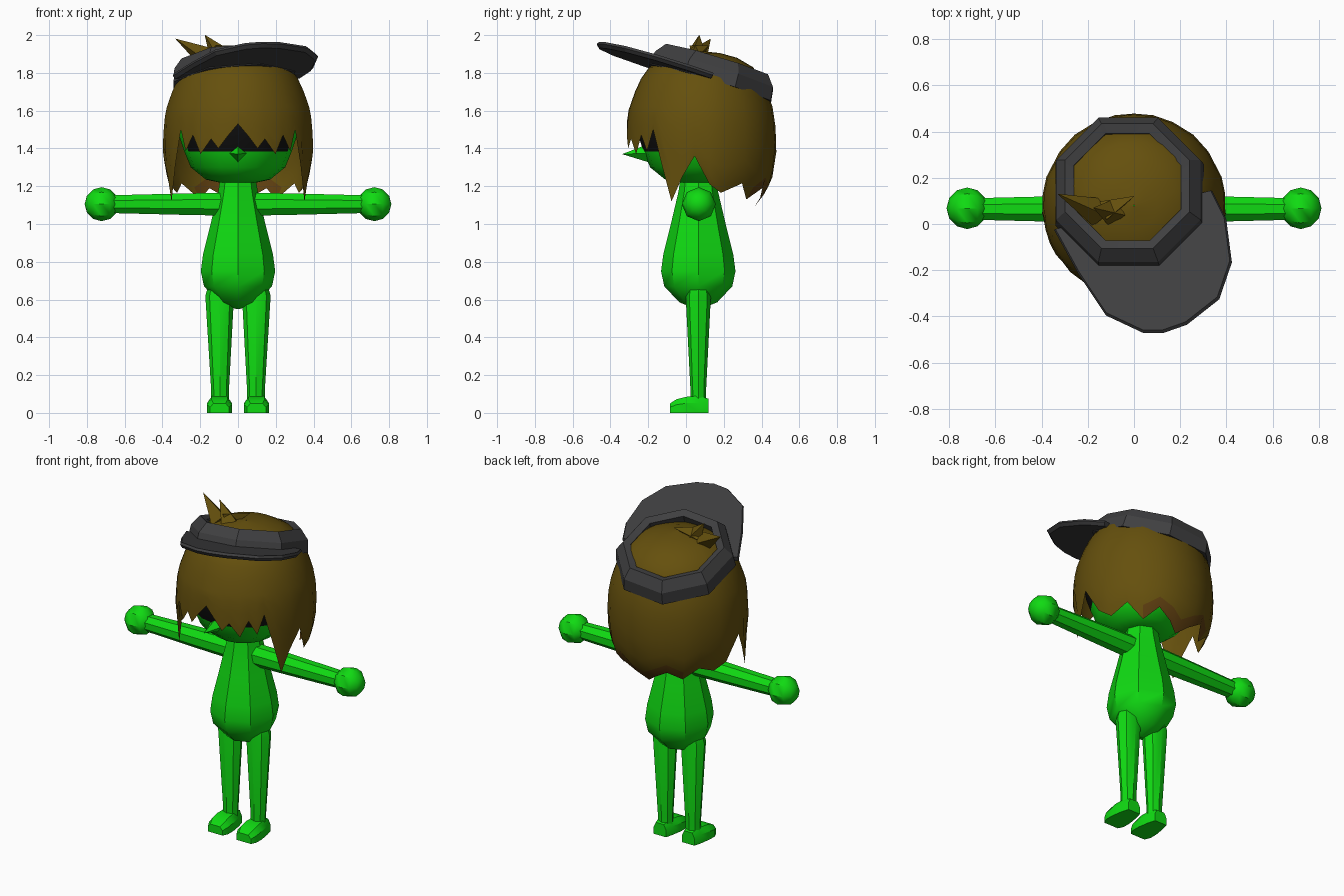
import bpy, bmesh, math
from mathutils import Vector

if "Cube" in bpy.data.objects:
    bpy.data.objects.remove(bpy.data.objects["Cube"])


def mat(name, rgb):
    m = bpy.data.materials.new(name)
    m.diffuse_color = (*rgb, 1)
    m.use_nodes = True
    m.node_tree.nodes["Principled BSDF"].inputs["Base Color"].default_value = m.diffuse_color
    return m


GREEN = mat("bright green", (0.005, 0.70, 0.006))
BROWN = mat("hair brown", (0.13, 0.08, 0.004))
RUST = mat("hair tip brown", (0.11, 0.048, 0.005))
GREY = mat("dark grey", (0.05, 0.05, 0.052))
BLACK = mat("black", (0.005, 0.005, 0.005))


def finish(name, bm, mats, angle=40):
    bmesh.ops.remove_doubles(bm, verts=bm.verts, dist=1e-5)
    bmesh.ops.recalc_face_normals(bm, faces=bm.faces)
    me = bpy.data.meshes.new(name)
    bm.to_mesh(me)
    bm.free()
    for m in mats:
        me.materials.append(m)
    ob = bpy.data.objects.new(name, me)
    bpy.context.collection.objects.link(ob)
    bpy.ops.object.select_all(action='DESELECT')
    ob.select_set(True)
    bpy.context.view_layer.objects.active = ob
    bpy.ops.object.shade_smooth_by_angle(angle=math.radians(angle))
    return ob


def skin(rings, caps=True, loop=False):
    """Join rings of points with quads."""
    bm = bmesh.new()
    vs = [[bm.verts.new(p) for p in r] for r in rings]
    n = len(vs[0])
    pairs = list(zip(vs, vs[1:])) + ([(vs[-1], vs[0])] if loop else [])
    for a, b in pairs:
        for i in range(n):
            j = (i + 1) % n
            bm.faces.new((a[i], a[j], b[j], b[i]))
    if caps and not loop:
        bm.faces.new(vs[0])
        bm.faces.new(vs[-1])
    return bm


def circle(n, r, fn, turn=0.0):
    """Ring of n points; fn maps the two plane coordinates to 3D."""
    return [fn(r * math.cos(2 * math.pi * (i + turn) / n),
               r * math.sin(2 * math.pi * (i + turn) / n)) for i in range(n)]


def lerp(table, t):
    for (a, u), (b, v) in zip(table, table[1:]):
        if t <= b:
            return u + (v - u) * max(0, (t - a) / (b - a))
    return table[-1][1]


def spike(name, base, tip, r, m, n=4, turn=0.0):
    base, tip = Vector(base), Vector(tip)
    q = (tip - base).to_track_quat('Z', 'Y')
    bm = skin([circle(n, rr, lambda u, v, c=c: c + q @ Vector((u, v, 0)), turn)
               for c, rr in ((base, r), (tip, 0.001))])
    return finish(name, bm, [m], 25)


# Body, pear shaped
body = [(0.55, 0.01), (0.585, 0.10), (0.67, 0.18), (0.75, 0.197), (0.84, 0.185),
        (1.0, 0.145), (1.17, 0.105), (1.27, 0.09)]
finish("body", skin([circle(8, r, lambda u, v, z=z: (u, v + 0.065, z)) for z, r in body]), [GREEN])

# Arms, hands, legs and feet on both sides
for s, side in ((-1, "left"), (1, "right")):
    arm = [(0.05, 0.066), (0.3, 0.061), (0.67, 0.051)]
    finish(side + "_arm", skin([circle(8, r, lambda u, v, x=x: (s * x, u + 0.065, v + 1.105), 0.5)
                                for x, r in arm]), [GREEN])
    bm = bmesh.new()
    bmesh.ops.create_uvsphere(bm, u_segments=8, v_segments=6, radius=0.09)
    for v in bm.verts:
        x, y, z = v.co
        v.co = (s * 0.722 + z, y + 0.068, x + 1.105)
    finish(side + "_hand", bm, [GREEN])
    leg = [(0.05, 0.095, 0.047), (0.12, 0.095, 0.047), (0.62, 0.097, 0.076), (0.68, 0.095, 0.06)]
    finish(side + "_leg", skin([circle(8, r, lambda u, v, z=z, x=x: (s * x + u, v * 0.88 + 0.065, z))
                                for z, x, r in leg]), [GREEN])
    # Foot: chamfered sections from heel to toe (y, half width, height)
    foot = [(0.118, 0.042, 0.075), (0.07, 0.055, 0.09), (0.0, 0.066, 0.085),
            (-0.05, 0.066, 0.072), (-0.085, 0.05, 0.05)]
    rings = [[(s * 0.098 + a * w, y, b * h) for a, b in
              ((-1, 0), (1, 0), (1, 0.6), (0.65, 1), (-0.65, 1), (-1, 0.6))] for y, w, h in foot]
    finish(side + "_foot", skin(rings), [GREEN], 30)

# Head with a dark band across the eyes
head = [(1.22, 0.10), (1.235, 0.17), (1.30, 0.25), (1.385, 0.285), (1.46, 0.31), (1.55, 0.325),
        (1.66, 0.31), (1.76, 0.26), (1.84, 0.16)]
bm = skin([circle(16, r, lambda u, v, z=z: (u, v + 0.06, z)) for z, r in head])
for f in bm.faces:
    c = f.calc_center_median()
    if 1.385 < c.z < 1.76 and c.y < -0.08:
        f.material_index = 1
finish("head", bm, [GREEN, BLACK])
spike("nose", (0, -0.20, 1.375), (0, -0.335, 1.37), 0.048, GREEN)

# Hair: dome whose hem is cut into pointed locks (angle from the front, height)
hem = [(0, 1.53), (8, 1.465), (15, 1.40), (21, 1.45), (30, 1.37), (37, 1.47), (44, 1.385), (50, 1.50),
       (58, 1.31), (66, 1.12), (75, 1.25), (85, 1.36), (97, 1.21), (108, 1.165), (126, 1.215),
       (140, 1.13), (155, 1.19), (168, 1.14), (180, 1.09)]
dome = [(1.915, 0.002), (1.905, 0.10), (1.88, 0.19), (1.83, 0.275), (1.77, 0.318), (1.70, 0.35),
        (1.62, 0.378)]
wall = [(1.05, 0.25), (1.1, 0.29), (1.2, 0.365), (1.3, 0.39), (1.4, 0.40), (1.55, 0.392), (1.62, 0.378)]
cols = hem + [(360 - a, z) for a, z in hem[-2:0:-1]]


def hair_point(deg, r, z):
    a = math.radians(deg)
    return (r * math.sin(a), 0.08 - r * math.cos(a), z)


rings = [[hair_point(a, r, z) for a, _ in cols] for z, r in dome]
for t in (0.2, 0.45, 0.7, 0.87, 1.0):
    ring = []
    for a, h in cols:
        z = 1.62 + (h - 1.62) * t
        r = lerp(wall, z)
        if min(a, 360 - a) < 90:      # front locks hang straight
            r = max(r, 0.385)
        ring.append(hair_point(a, r, z))
    rings.append(ring)
bm = skin(rings, caps=False)
for f in bm.faces:
    if f.calc_center_median().z < 1.2:
        f.material_index = 1
finish("hair", bm, [BROWN, RUST], 45)

# Tufts on the crown
spike("tuft_side", (-0.15, 0.05, 1.87), (-0.33, 0.13, 1.98), 0.065, BROWN)
spike("tuft_top", (-0.09, 0.05, 1.88), (-0.175, 0.07, 2.0), 0.065, BROWN)
spike("tuft_right", (-0.12, 0.05, 1.90), (0.0, 0.12, 1.945), 0.055, BROWN, 3)


# Visor: everything lies on one tilted plane
def tilted(x, y, h):
    return (x - 0.08 * h, y + 0.3 * h, 1.79 + 0.08 * x - 0.3 * y + h)


band = [(0.348, -0.01), (0.338, 0.06), (0.292, 0.115), (0.25, 0.10), (0.27, -0.01)]
finish("visor_band", skin([circle(8, r, lambda u, v, h=h: tilted(u - 0.02, v + 0.13, h), 0.5)
                           for r, h in band], loop=True), [GREY], 20)
brim = [(0.34, 0.14), (0.40, 0.02), (0.425, -0.17), (0.37, -0.33), (0.23, -0.44), (0.13, -0.475),
        (0.04, -0.475), (-0.12, -0.40), (-0.24, -0.22), (-0.345, -0.03)]
finish("visor_brim", skin([[tilted(x * k, y * k, h) for x, y in brim]
                           for k, h in ((0.96, -0.005), (1.0, 0.012), (0.98, 0.025))]), [GREY], 20)
